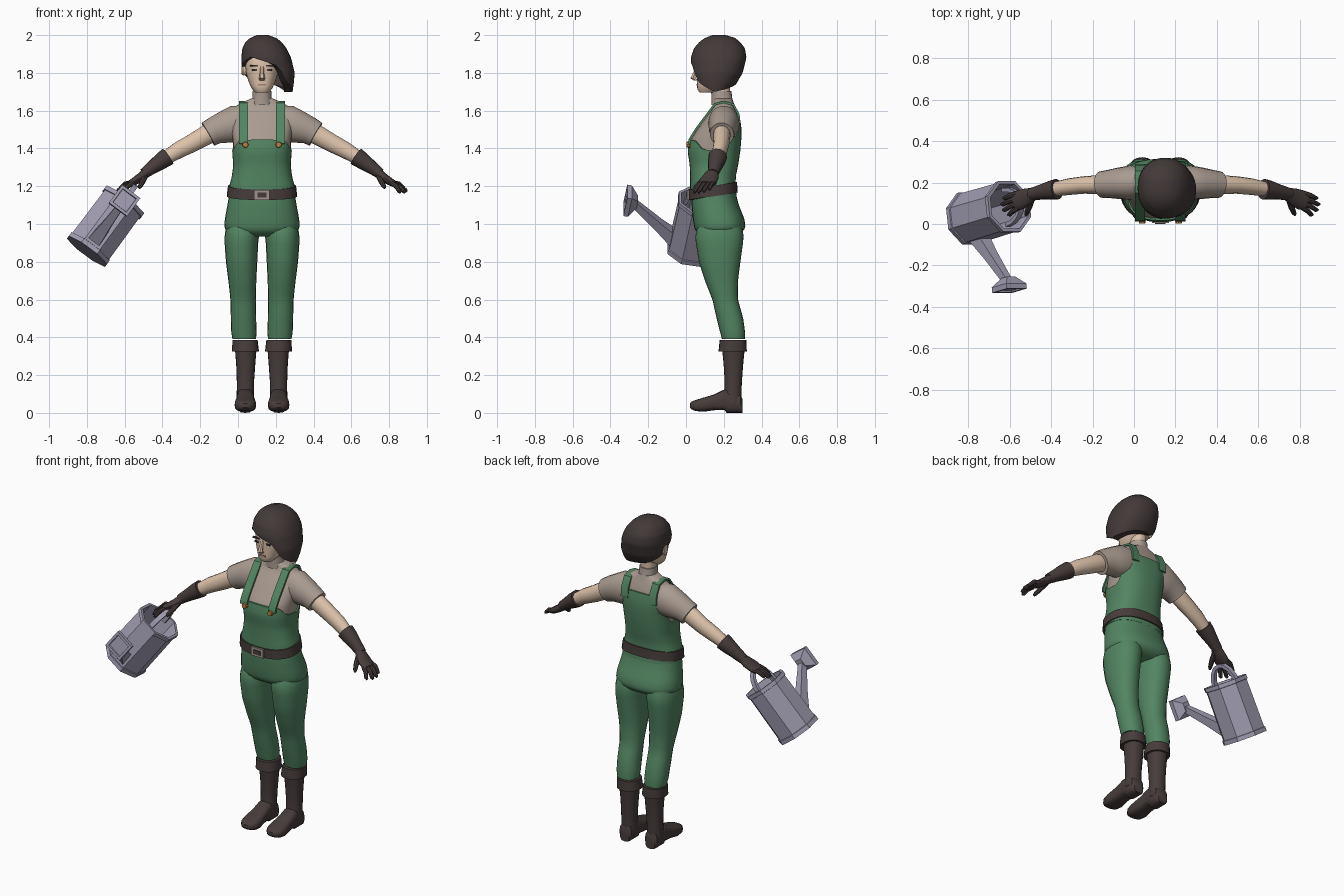
import bpy, bmesh, math
from mathutils import Vector, Matrix

C = 0.127  # body centre in x


def material(name, rgb):
    m = bpy.data.materials.new(name)
    m.diffuse_color = (*rgb, 1)
    return m


GREEN = material("overall green", (0.085, 0.235, 0.12))
SHIRT = material("shirt beige", (0.40, 0.33, 0.28))
SKIN = material("skin", (0.72, 0.54, 0.40))
BROWN = material("dark brown", (0.062, 0.046, 0.044))
HAIR = material("hair brown", (0.056, 0.042, 0.041))
METAL = material("lavender grey", (0.36, 0.34, 0.45))
BRASS = material("button orange", (0.50, 0.20, 0.05))
BUCKLE = material("buckle grey", (0.36, 0.30, 0.26))
LIP = material("lip", (0.36, 0.22, 0.17))


def table(tab, t):
    """Linear interpolation of a table whose rows start with the key."""
    if t <= tab[0][0]:
        return tab[0][1:]
    for a, b in zip(tab, tab[1:]):
        if t <= b[0]:
            k = (t - a[0]) / (b[0] - a[0])
            return [p + (q - p) * k for p, q in zip(a[1:], b[1:])]
    return tab[-1][1:]


def oval(i, n, e=2.0, turn=0.0):
    a = 2 * math.pi * i / n + turn
    c, s = math.cos(a), math.sin(a)
    return math.copysign(abs(c) ** (2 / e), c), math.copysign(abs(s) ** (2 / e), s)


def rings(name, loops, mat, caps=(True, True)):
    """Skin a list of point loops."""
    bm = bmesh.new()
    vs = [[bm.verts.new(p) for p in loop] for loop in loops]
    n = len(vs[0])
    for a, b in zip(vs, vs[1:]):
        for i in range(n):
            bm.faces.new((a[i], a[(i + 1) % n], b[(i + 1) % n], b[i]))
    for flag, end in zip(caps, (vs[0], vs[-1])):
        if flag:
            bm.faces.new(end)
    bmesh.ops.recalc_face_normals(bm, faces=bm.faces)
    me = bpy.data.meshes.new(name)
    bm.to_mesh(me)
    bm.free()
    me.materials.append(mat)
    ob = bpy.data.objects.new(name, me)
    bpy.context.collection.objects.link(ob)
    return ob


def shell(name, prof, mat, lo=None, hi=None, grow=0, lip=0, s=1, e=2.2, n=28, rows=14, caps=(True, True)):
    """Upright loft from rows (z, centre x, half width, front y, back y); lo and hi may vary by angle."""
    lo = prof[0][0] if lo is None else lo
    hi = prof[-1][0] if hi is None else hi

    def point(i, t, g):
        ang = 2 * math.pi * i / n
        a = lo(ang) if callable(lo) else lo
        b = hi(ang) if callable(hi) else hi
        z = a + (b - a) * t
        cx, rx, yf, yb = table(prof, z)
        c, d = oval(i, n, e)
        return (C + s * (cx + (rx + g) * c), (yf + yb) / 2 + ((yb - yf) / 2 + g) * d, z)

    keys = [(k / rows, grow) for k in range(rows + 1)]
    if lip:  # turned-in edges
        keys = [(0, grow - lip)] + keys + [(1, grow - lip)]
    return rings(name, [[point(i, t, g) for i in range(n)] for t, g in keys], mat, caps)


def tube(name, pts, mat, n=12, hint=(0, 1, 0), d=None, turn=0.0, caps=(True, True)):
    """Sweep ovals along points (x, y, z, radius along hint, other radius)."""
    ps = [Vector(p[:3]) for p in pts]
    loops = []
    for k, p in enumerate(pts):
        w = Vector(d) if d else (ps[min(k + 1, len(ps) - 1)] - ps[max(k - 1, 0)])
        w.normalize()
        u = Vector(hint)
        u = (u - w * u.dot(w)).normalized()
        v = w.cross(u)
        rv = p[4] if len(p) > 4 else p[3]
        o = [oval(i, n, 2, turn) for i in range(n)]
        loops.append([ps[k] + u * p[3] * a + v * rv * b for a, b in o])
    return rings(name, loops, mat, caps)


def box(name, c, size, mat):
    x, y, z = (h / 2 for h in size)
    quad = [(-x, -z), (x, -z), (x, z), (-x, z)]
    return rings(name, [[(c[0] + a, c[1] + k, c[2] + b) for a, b in quad] for k in (-y, y)], mat)


# Torso, bib, hips and belt
TORSO = [(1.13, 0, .172, .03, .262), (1.2, 0, .165, .03, .255), (1.25, 0, .152, .03, .255),
         (1.31, 0, .144, .028, .268), (1.39, 0, .15, .016, .28), (1.45, 0, .156, .026, .285),
         (1.5, 0, .165, .06, .286), (1.55, 0, .172, .092, .28), (1.6, 0, .162, .128, .268),
         (1.63, 0, .135, .148, .255), (1.65, 0, .095, .15, .25), (1.665, 0, .055, .145, .245)]
shell("shirt_torso", TORSO, SHIRT, e=2.5, rows=24)
EDGE = [(-1, 1.447), (-.72, 1.44), (-.35, 1.395), (.2, 1.385), (.55, 1.48), (.75, 1.56), (1, 1.57)]
shell("overall_bib", TORSO, GREEN, lo=1.14, hi=lambda a: table(EDGE, math.sin(a))[0],
      grow=.008, lip=.012, e=2.5, n=48, caps=(False, False))
HIPS = [(.935, 0, .14, .09, .26), (.96, 0, .19, .05, .305), (.99, 0, .2, .042, .315),
        (1.03, 0, .196, .036, .308), (1.1, 0, .183, .03, .28), (1.18, 0, .17, .028, .258)]
shell("overall_hips", HIPS, GREEN, e=2.4)
shell("belt", TORSO, BROWN, lo=lambda a: 1.147 + .02 * math.sin(a), hi=lambda a: 1.203 + .02 * math.sin(a),
      grow=.016, lip=.02, e=2.4, rows=2, caps=(False, False))
box("belt_buckle", (C, .012, 1.154), (.082, .014, .054), BUCKLE)
box("buckle_centre", (C, .004, 1.154), (.05, .006, .026), BROWN)

# Neck and head
shell("collar", [(1.63, 0, .058, .135, .252), (1.665, 0, .051, .135, .245), (1.705, 0, .049, .133, .24)],
      SHIRT, rows=4)
shell("neck", [(1.68, 0, .043, .14, .232), (1.78, 0, .043, .13, .235)], SKIN, rows=2)
shell("head", [(1.695, 0, .034, .072, .15), (1.71, 0, .05, .06, .18), (1.75, 0, .07, .058, .235),
               (1.8, 0, .085, .056, .265), (1.86, 0, .09, .056, .285), (1.92, 0, .085, .075, .28),
               (1.96, 0, .06, .11, .24)], SKIN, e=2.4)
tube("nose", [(C, .062, 1.835, .009), (C, .045, 1.795, .012), (C, .037, 1.772, .016), (C, .052, 1.76, .014)],
     SKIN, n=6, hint=(1, 0, 0), d=(0, 0, -1))
for s in (-1, 1):
    box("eyebrow", (C + s * .042, .06, 1.838), (.044, .012, .008), HAIR)
    box("eye", (C + s * .04, .06, 1.815), (.026, .01, .01), HAIR)
    tube("ear", [(C + s * .08, .165, 1.818, .018, .028), (C + s * .1, .17, 1.82, .026, .036),
                 (C + s * .108, .172, 1.822, .02, .03)], SKIN, n=10, d=(s, 0, 0))
box("mouth", (C, .06, 1.737), (.04, .008, .009), LIP)

# Asymmetric bob: long on one side, swept across the forehead
HAIRCUT = [(1.69, .075, .085, .09, .21), (1.74, .05, .118, .045, .265), (1.8, .035, .138, .028, .3),
           (1.88, .022, .132, .026, .32), (1.93, .013, .117, .042, .312), (1.965, .008, .094, .072, .285),
           (1.985, .006, .07, .1, .26), (2.0, .004, .03, .14, .21)]
FRINGE = [(-180, 1.825), (-150, 1.86), (-125, 1.885), (-95, 1.862), (-68, 1.835), (-52, 1.755), (-25, 1.72),
          (0, 1.70), (45, 1.715), (90, 1.74), (130, 1.75), (160, 1.78), (180, 1.825)]


def hairline(a):
    deg = math.degrees(a)
    return table(FRINGE, deg - 360 if deg > 180 else deg)[0]


shell("hair", HAIRCUT, HAIR, lo=hairline, lip=.045, n=40, rows=18, caps=(False, True))

LEG = [(.39, .094, .062, .19, .312), (.41, .095, .067, .185, .315), (.5, .098, .067, .162, .303),
       (.6, .1, .067, .14, .275), (.7, .104, .074, .1, .275), (.8, .108, .083, .068, .288),
       (.9, .109, .089, .052, .302), (.95, .106, .092, .048, .306), (1.0, .1, .085, .07, .29)]
BOOT = [(.05, .088, .047, .2, .292), (.15, .088, .045, .205, .295), (.25, .086, .05, .2, .302),
        (.35, .086, .058, .19, .312)]
CUFF = [(.325, .087, .071, .172, .322), (.385, .09, .067, .178, .32)]
FOOT = [(.298, .032, .0, .075), (.288, .042, .0, .1), (.215, .046, .0, .125), (.205, .046, .014, .125),
        (.15, .05, .014, .098), (.09, .057, .006, .08), (.05, .052, .01, .068), (.03, .038, .018, .06),
        (.02, .018, .028, .05)]
STRAP = [(.012, 1.425), (.014, 1.45), (.052, 1.51), (.105, 1.58), (.15, 1.64), (.2, 1.652), (.255, 1.637),
         (.284, 1.58), (.29, 1.52)]

for s in (-1, 1):
    side = "right" if s < 0 else "left"

    # Legs and boots
    shell(side + "_trouser_leg", LEG, GREEN, s=s, n=20, rows=18)
    shell(side + "_boot_shaft", BOOT, BROWN, s=s, n=20, rows=8)
    shell(side + "_boot_cuff", CUFF, BROWN, s=s, n=20, rows=2)
    rings(side + "_boot_foot", [[(C + s * (.088 + w * c), y, (a + b) / 2 + (b - a) / 2 * d)
                                for c, d in (oval(i, 16, 3) for i in range(16))]
                               for y, w, a, b in FOOT], BROWN)

    # Shoulder straps and buttons
    loops = []
    for k, (y, z) in enumerate(STRAP):
        a, b = STRAP[max(k - 1, 0)], STRAP[min(k + 1, len(STRAP) - 1)]
        nrm = Vector((0, a[1] - b[1], b[0] - a[0])).normalized() * .012
        p = Vector((C + s * .097, y, z))
        w = Vector((.024, 0, 0))
        loops.append([p - w, p + w, p + w - nrm, p - w - nrm])
    rings(side + "_strap", loops, GREEN)
    tube(side + "_button", [(C + s * .088, .022, 1.42, .017), (C + s * .088, .002, 1.42, .015)],
         BRASS, n=8, hint=(1, 0, 0))

    # Arms, sleeves and gloves
    def limb(name, pts, mat, n=14):
        return tube(side + "_" + name, [(C + s * p[0], *p[1:]) for p in pts], mat, n)

    limb("sleeve", [(.07, .2, 1.545, .07, .085), (.14, .2, 1.53, .083, .1), (.2, .196, 1.512, .076, .086),
                    (.25, .193, 1.495, .068, .074), (.285, .19, 1.475, .064, .07)], SHIRT, 18)
    limb("arm", [(.24, .192, 1.495, .045, .052), (.3, .19, 1.468, .045, .053), (.37, .188, 1.428, .042, .049),
                 (.44, .18, 1.392, .04, .045), (.52, .166, 1.343, .034, .036)], SKIN)
    limb("glove_cuff", [(.498, .168, 1.358, .05, .05), (.53, .163, 1.336, .046, .046), (.58, .153, 1.3, .036, .036),
                        (.625, .143, 1.267, .03, .029)], BROWN)
    limb("glove_palm", [(.605, .147, 1.28, .028, .026), (.64, .132, 1.25, .042, .024), (.675, .117, 1.226, .048, .021),
                        (.705, .108, 1.21, .042, .017)], BROWN)
    for j, (tx, ty, tz) in enumerate([(.735, .045, 1.165), (.76, .068, 1.165), (.768, .095, 1.17), (.758, .125, 1.18)]):
        y0 = .078 + j * .024
        limb("finger", [(.685, y0, 1.218, .013), ((.69 + tx) / 2, (y0 + ty) / 2, tz + .033, .013),
                        (tx - .008, ty, tz + .008, .011), (tx, ty, tz, .006)], BROWN, 8)
    limb("thumb", [(.62, .122, 1.252, .016), (.632, .083, 1.225, .015), (.645, .053, 1.2, .012),
                   (.65, .043, 1.19, .006)], BROWN, 8)

# Watering can, built upright and then tilted into the hand
up = Vector((.585, .175, .79)).normalized()
back = Vector((0, 1, 0))
back = (back - up * back.dot(up)).normalized()
tilt = Matrix((back.cross(up), back, up)).transposed().to_4x4()
tilt.translation = Vector((-.8, .025, .855))
q = math.pi / 4
can = [tube("can_body", [(0, 0, z, r) for z, r in [(0, .136), (.025, .136), (.027, .13), (.315, .127), (.317, .134),
                                                (.34, .134), (.34, .118), (.05, .115)]],
            METAL, 8, (1, 0, 0), (0, 0, 1), q / 2),
       tube("can_spout", [(0, -.1, .07, .05), (0, -.2, .145, .036), (0, -.36, .268, .024)],
            METAL, 4, (1, 0, 0), turn=q),
       tube("can_rose", [(0, -y, .27, r * 1.414) for y, r in [(.335, .024), (.375, .06), (.4, .06), (.4, .045), (.392, .043)]],
            METAL, 4, (1, 0, 0), (0, -1, 0), q),
       tube("can_handle", [(0, -.085 * math.cos(t * math.pi / 8), .31 + .125 * math.sin(t * math.pi / 8), .02, .014)
                           for t in range(9)], METAL, 4, (1, 0, 0), turn=q)]
for ob in can:
    ob.matrix_world = tilt

# Smooth shading with crisp edges
for ob in bpy.data.objects:
    ob.select_set(True)
    bpy.context.view_layer.objects.active = ob
bpy.ops.object.shade_smooth_by_angle(angle=math.radians(35))
